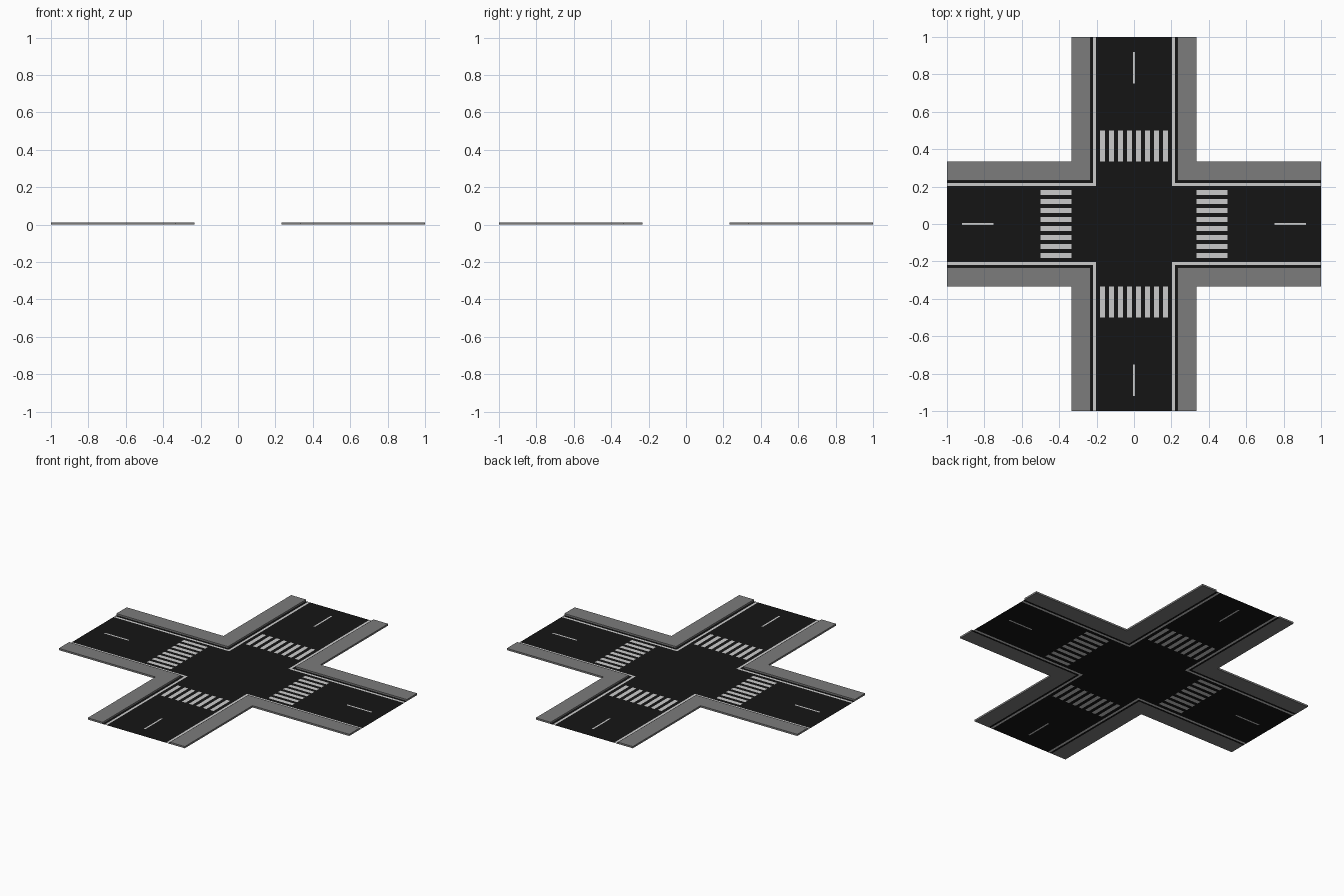
import bpy, bmesh
from mathutils import Matrix, Vector
from math import pi

if "Cube" in bpy.data.objects:
    bpy.data.objects.remove(bpy.data.objects["Cube"])

LANE, LINE, CURB, EDGE, END = 0.204, 0.218, 0.232, 0.334, 1.0
WALK_H = 0.011
CROSS = (0.335, 0.5)     # crosswalk band along each arm
DASH = (0.75, 0.92)      # centre dash along each arm
STRIPES, STRIPE_W, PITCH = 8, 0.025, 0.0482


def material(name, v):
    m = bpy.data.materials.new(name)
    m.diffuse_color = (v, v, v, 1)
    m.use_nodes = True
    m.node_tree.nodes["Principled BSDF"].inputs["Base Color"].default_value = m.diffuse_color
    return m


asphalt = material("asphalt", 0.0075)
paint = material("paint", 0.8)
concrete = material("concrete", 0.2)


def rect(x0, x1, y0, y1):
    return [(x0, y0), (x1, y0), (x1, y1), (x0, y1)]


def corner(a, b):
    """L-shaped strip from offset a to offset b around one corner."""
    return [(a, a), (END, a), (END, b), (b, b), (b, END), (a, END)]


def build(name, polygons, mat, height=0, turns=4):
    """Flat polygons (optionally extruded), repeated around the crossing."""
    bm = bmesh.new()
    for k in range(turns):
        rot = Matrix.Rotation(k * pi / 2, 3, 'Z')
        for poly in polygons:
            f = bm.faces.new([bm.verts.new(rot @ Vector((x, y, 0))) for x, y in poly])
            if height:
                ext = bmesh.ops.extrude_face_region(bm, geom=[f], use_keep_orig=True)
                top = [v for v in ext["geom"] if isinstance(v, bmesh.types.BMVert)]
                bmesh.ops.translate(bm, verts=top, vec=(0, 0, height))
    bmesh.ops.remove_doubles(bm, verts=bm.verts, dist=1e-5)
    if height:
        bmesh.ops.recalc_face_normals(bm, faces=bm.faces)
    me = bpy.data.meshes.new(name)
    bm.to_mesh(me)
    bm.free()
    me.materials.append(mat)
    bpy.context.collection.objects.link(bpy.data.objects.new(name, me))


# Crosswalk stripes and the asphalt gaps between them
first = -((STRIPES - 1) * PITCH + STRIPE_W) / 2
starts = [first + i * PITCH for i in range(STRIPES)]
stripes = [rect(x, x + STRIPE_W, *CROSS) for x in starts]
gap_from = [-LANE] + [x + STRIPE_W for x in starts]
gap_to = starts + [LANE]
gaps = [rect(a, b, *CROSS) for a, b in zip(gap_from, gap_to)]

# Road surface, fitted around the markings
D = 0.005
arm = gaps + [
    rect(-LANE, LANE, LANE, CROSS[0]),
    rect(-LANE, LANE, CROSS[1], DASH[0]),
    rect(-LANE, -D, *DASH),
    rect(D, LANE, *DASH),
    rect(-LANE, LANE, DASH[1], END),
]
build("junction_centre", [rect(-LANE, LANE, -LANE, LANE)], asphalt, turns=1)
build("road_arms", arm, asphalt)
build("gutters", [corner(LINE, CURB)], asphalt)

# Painted markings
build("crosswalks", stripes, paint)
build("centre_dashes", [rect(-D, D, *DASH)], paint)
build("edge_lines", [corner(LANE, LINE)], paint)

# Raised pavements
build("sidewalks", [corner(CURB, EDGE)], concrete, height=WALK_H)
